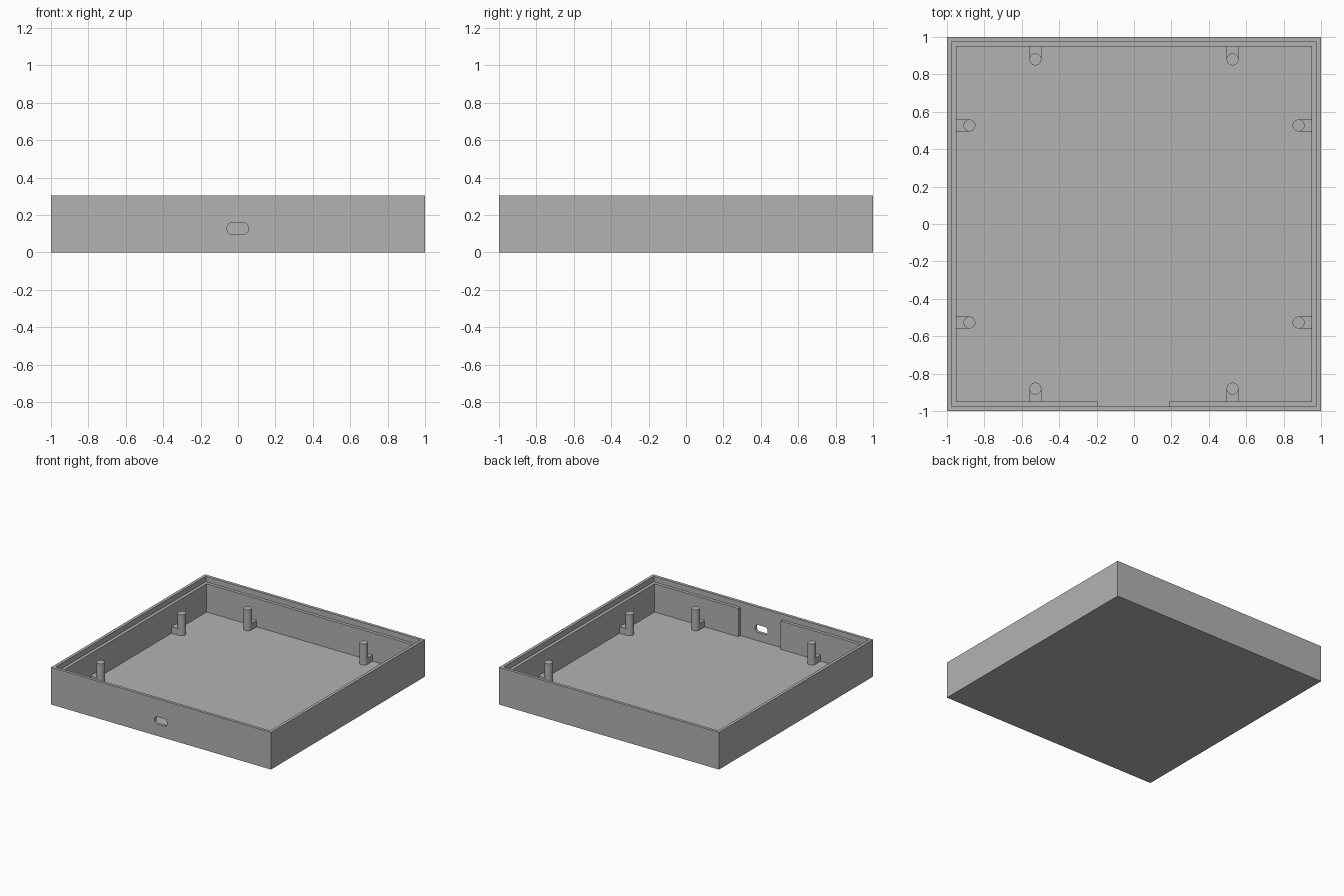
import bpy
import math
from mathutils import Matrix

cube = bpy.data.objects.get("Cube")
if cube:
    bpy.data.objects.remove(cube, do_unlink=True)

# Overall sizes
HEIGHT, FLOOR, LEDGE = 0.305, 0.028, 0.26
LIP, INNER = 0.976, 0.95
PIN_R, PIN_TOP, FOOT_TOP = 0.032, 0.2, 0.08
NEAR, ALONG = 0.88, 0.527

grey = bpy.data.materials.new("plain grey")
grey.use_nodes = True
grey.diffuse_color = (0.45, 0.45, 0.45, 1)
grey.node_tree.nodes["Principled BSDF"].inputs["Base Color"].default_value = (0.45, 0.45, 0.45, 1)


def box(name, low, high):
    """Axis-aligned box between two corners."""
    bpy.ops.mesh.primitive_cube_add(size=1)
    ob = bpy.context.object
    ob.name = name
    size = [b - a for a, b in zip(low, high)]
    mid = [(a + b) / 2 for a, b in zip(low, high)]
    ob.data.transform(Matrix.Translation(mid) @ Matrix.Diagonal((*size, 1)))
    ob.data.materials.append(grey)
    return ob


def apply_modifiers(ob):
    bpy.context.view_layer.objects.active = ob
    for mod in list(ob.modifiers):
        bpy.ops.object.modifier_apply(modifier=mod.name)


def cut(target, cutter):
    """Subtract the cutter and discard it."""
    mod = target.modifiers.new("cut", "BOOLEAN")
    mod.operation = "DIFFERENCE"
    mod.solver = "EXACT"
    mod.object = cutter
    apply_modifiers(target)
    bpy.data.objects.remove(cutter, do_unlink=True)


# Tray: solid block, hollowed, with a stepped rim for a lid
tray = box("tray", (-1, -1, 0), (1, 1, HEIGHT))
cut(tray, box("cavity", (-INNER, -INNER, FLOOR), (INNER, INNER, 1)))
cut(tray, box("rim_step", (-LIP, -LIP, LEDGE), (LIP, LIP, 1)))

# Thinned front wall around the port
cut(tray, box("wall_recess", (-0.195, -LIP, FLOOR), (0.19, -0.9, 1)))

# Rounded port through the front wall
port = box("port", (-0.058, -1.1, 0.097), (0.055, -0.9, 0.158))
bevel = port.modifiers.new("round", "BEVEL")
bevel.width = 0.025
bevel.segments = 6
bevel.limit_method = "NONE"
apply_modifiers(port)
cut(tray, port)

# Pins, each with a low foot joining it to the wall
for side, name in enumerate(("front", "left", "back", "right")):
    turn = Matrix.Rotation(side * math.pi / 2, 4, "Z")
    for x, end in ((-ALONG, "a"), (ALONG, "b")):
        bpy.ops.mesh.primitive_cylinder_add(vertices=32, radius=PIN_R, depth=PIN_TOP - FLOOR)
        pin = bpy.context.object
        pin.name = f"{name}_pin_{end}"
        pin.data.transform(turn @ Matrix.Translation((x, -NEAR, (PIN_TOP + FLOOR) / 2)))
        pin.data.materials.append(grey)
        bpy.ops.object.shade_smooth_by_angle(angle=math.radians(30))
        foot = box(f"{name}_foot_{end}", (x - PIN_R, -INNER, FLOOR), (x + PIN_R, -NEAR, FOOT_TOP))
        foot.data.transform(turn)
